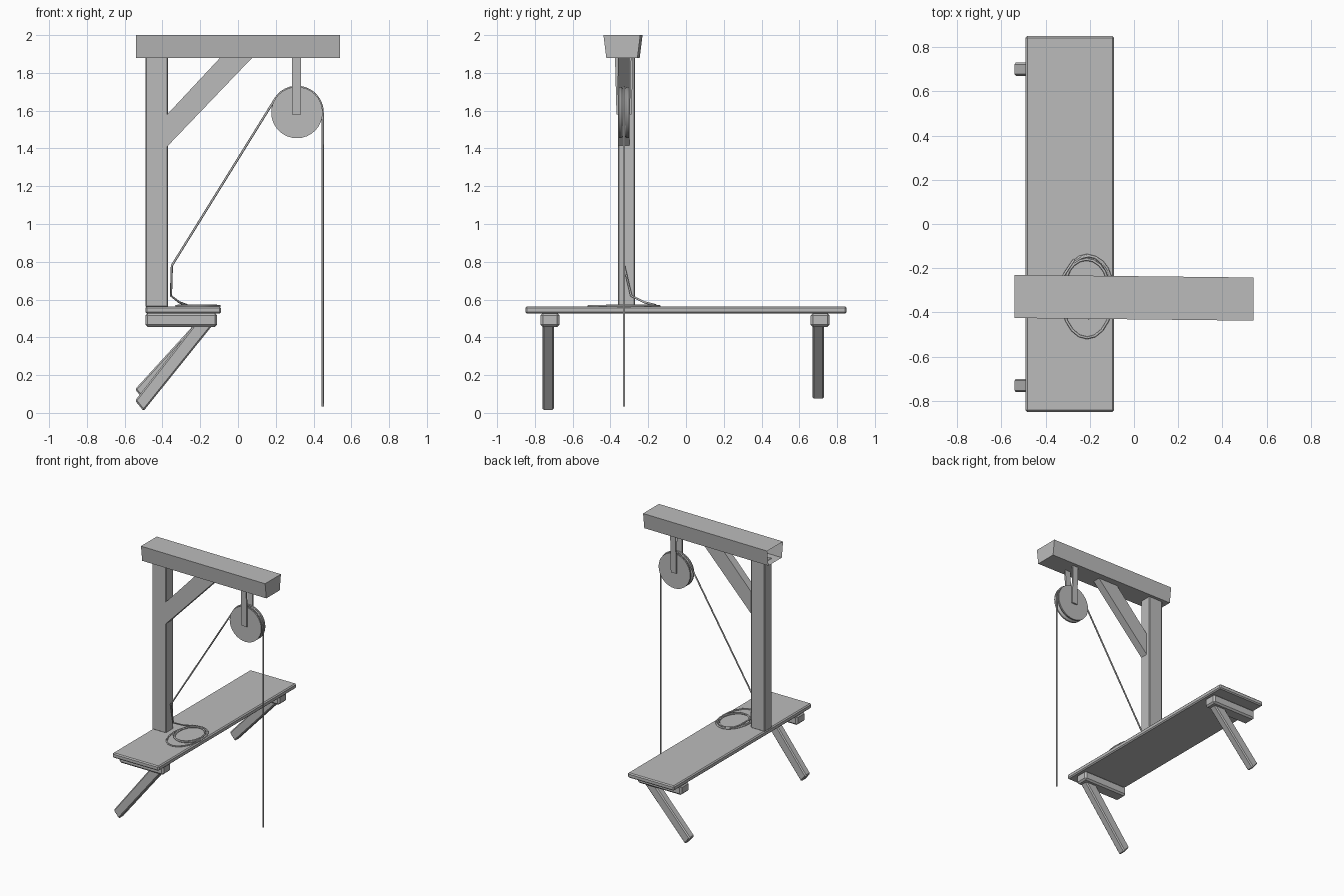
import bpy, bmesh, math
from mathutils import Vector

cube = bpy.data.objects.get("Cube")
if cube:
    bpy.data.objects.remove(cube, do_unlink=True)

grey = bpy.data.materials.new("plain grey")
grey.use_nodes = True
COLOR = (0.5, 0.5, 0.5, 1)
grey.diffuse_color = COLOR
grey.node_tree.nodes["Principled BSDF"].inputs["Base Color"].default_value = COLOR


def finish(name, bm, bevel=0):
    bmesh.ops.recalc_face_normals(bm, faces=bm.faces)
    mesh = bpy.data.meshes.new(name)
    bm.to_mesh(mesh)
    bm.free()
    obj = bpy.data.objects.new(name, mesh)
    bpy.context.collection.objects.link(obj)
    mesh.materials.append(grey)
    if bevel:
        mod = obj.modifiers.new("soft edges", "BEVEL")
        mod.width, mod.segments = bevel, 1
    return obj


def prism(name, outline, y0, y1, bevel=0):
    """Extrude an x-z outline from y0 to y1."""
    bm = bmesh.new()
    face = bm.faces.new([bm.verts.new((x, y0, z)) for x, z in outline])
    ext = bmesh.ops.extrude_face_region(bm, geom=[face])["geom"]
    moved = [v for v in ext if isinstance(v, bmesh.types.BMVert)]
    bmesh.ops.translate(bm, verts=moved, vec=(0, y1 - y0, 0))
    return finish(name, bm, bevel)


def box(name, x, y, z, bevel=0):
    return prism(name, [(x[0], z[0]), (x[1], z[0]), (x[1], z[1]), (x[0], z[1])], *y, bevel)


def rope(name, points, radius, cyclic=False):
    curve = bpy.data.curves.new(name, "CURVE")
    curve.dimensions = "3D"
    curve.bevel_depth, curve.bevel_resolution = radius, 1
    curve.use_fill_caps = True
    spline = curve.splines.new("POLY")
    spline.points.add(len(points) - 1)
    for p, co in zip(spline.points, points):
        p.co = (*co, 1)
    spline.use_cyclic_u = cyclic
    curve.materials.append(grey)
    bpy.context.collection.objects.link(bpy.data.objects.new(name, curve))


# Platform, post and brace
box("platform", (-0.49, -0.09), (-0.85, 0.85), (0.525, 0.563), 0.008)
box("post", (-0.49, -0.37), (-0.36, -0.27), (0.56, 1.885), 0.005)
prism("brace", [(-0.375, 1.41), (0.08, 1.885), (-0.09, 1.885), (-0.375, 1.58)], -0.36, -0.30)

# Top beam: slightly skewed, narrower underneath, hollow at the post end
beam = box("top_beam", (-0.54, 0.54), (-0.425, -0.23), (1.88, 2.0))
bm = bmesh.new()
bm.from_mesh(beam.data)
for v in bm.verts:
    if v.co.x > 0:
        v.co.y -= 0.012
    if v.co.z < 1.9:
        v.co.y += 0.015 if v.co.y < -0.33 else -0.015
bmesh.ops.delete(bm, geom=[f for f in bm.faces if f.calc_center_median().x < -0.5],
                 context="FACES")
bm.to_mesh(beam.data)
bm.free()

# Bearers under the platform and their slanted legs
for side, y, foot in (("front", -0.72, 0.0), ("back", 0.71, 0.06)):
    bearer = box(side + "_bearer", (-0.49, -0.11), (y - 0.05, y + 0.05), (0.455, 0.528), 0.012)
    leg = [(-0.50, 0.01 + foot), (-0.13, 0.47), (-0.23, 0.47), (-0.545, 0.065 + foot)]
    prism(side + "_leg", leg, y - 0.04, y + 0.02, 0.008)

# Pulley wheel with a grooved rim
AXLE = Vector((0.312, -0.328, 1.59))
SIDES = 32
profile = [(0, -0.026), (0.136, -0.026), (0.136, -0.016), (0.124, 0),
           (0.136, 0.016), (0.136, 0.026), (0, 0.026)]
bm = bmesh.new()
verts = [bm.verts.new(AXLE + Vector((r, y, 0))) for r, y in profile]
edges = [bm.edges.new(pair) for pair in zip(verts, verts[1:])]
bmesh.ops.spin(bm, geom=verts + edges, cent=AXLE, axis=(0, 1, 0),
               angle=math.tau, steps=SIDES)
bmesh.ops.remove_doubles(bm, verts=bm.verts, dist=0.0005)
wheel = finish("pulley_wheel", bm)
bpy.context.view_layer.objects.active = wheel
wheel.select_set(True)
bpy.ops.object.shade_smooth_by_angle(angle=math.radians(30))

# Hanger straps either side of the wheel, spreading toward the beam
for side, s in (("front", -1), ("back", 1)):
    y = AXLE.y + s * 0.028
    strap = box(side + "_hanger", (0.287, 0.333), (y, y + s * 0.012), (1.58, 1.885))
    for v in strap.data.vertices:
        if v.co.z > 1.8:
            v.co.y += s * 0.008

# Rope: hanging end, over the wheel, down to the post and onto the platform
path = [(0.448, AXLE.y, 0.035), (0.448, AXLE.y, AXLE.z)]
for i in range(1, 15):
    a = math.radians(148) * i / 14
    path.append((AXLE.x + 0.136 * math.cos(a), AXLE.y, AXLE.z + 0.136 * math.sin(a)))
path += [(-0.35, -0.328, 0.78), (-0.355, -0.29, 0.62), (-0.31, -0.22, 0.585),
         (-0.27, -0.16, 0.57)]
rope("rope", path, 0.006)


# Coiled rope lying on the platform
def loop(name, cx, cy, rx, ry, z):
    rope(name, [(cx + rx * math.cos(math.tau * i / 20), cy + ry * math.sin(math.tau * i / 20), z)
                for i in range(20)], 0.006, True)


loop("outer_coil", -0.212, -0.328, 0.115, 0.187, 0.566)
loop("inner_coil", -0.215, -0.29, 0.10, 0.13, 0.569)
loop("upper_coil", -0.205, -0.285, 0.105, 0.14, 0.567)
